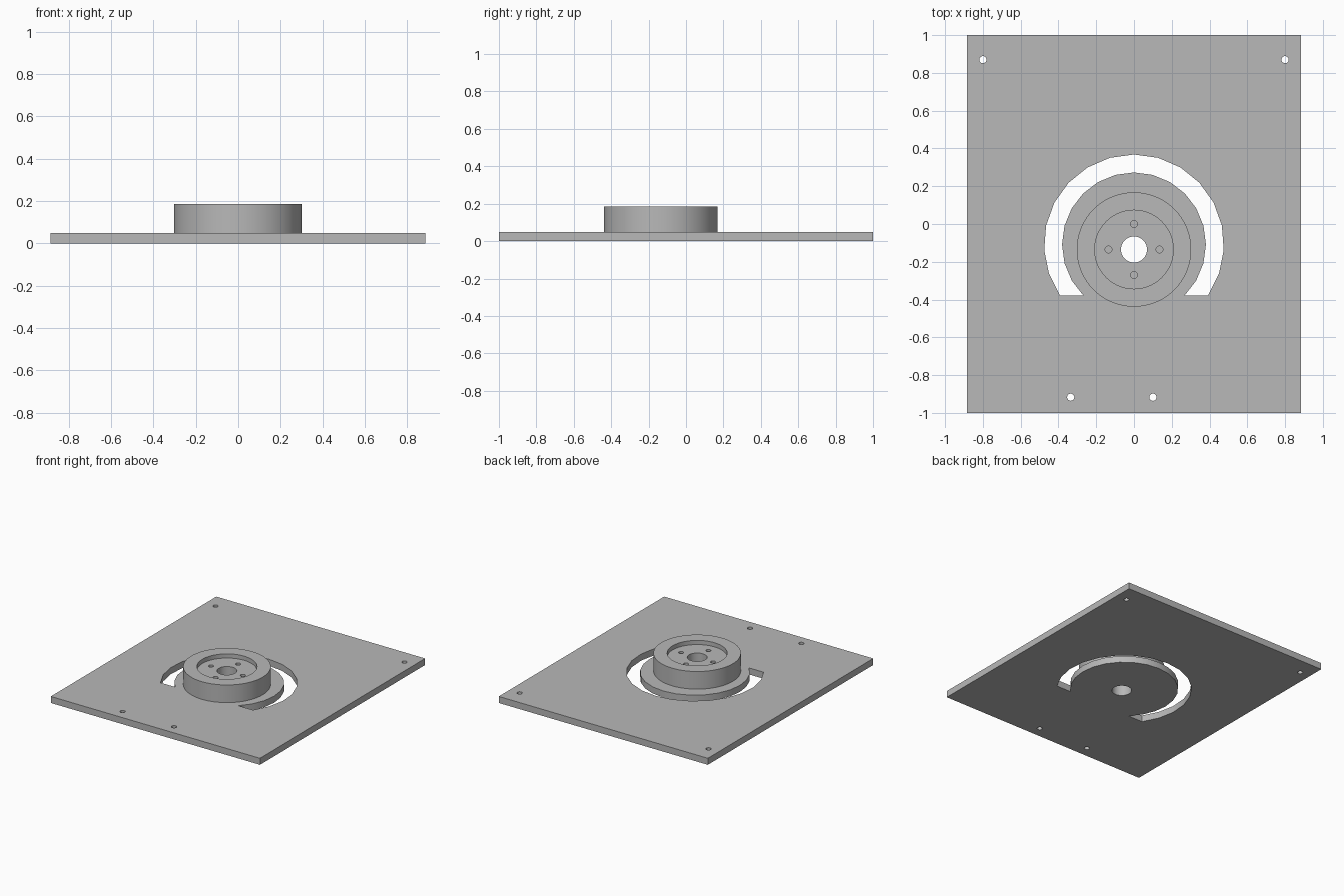
import bpy
import bmesh
from math import sin, cos, radians

cube = bpy.data.objects.get("Cube")
if cube:
    bpy.data.objects.remove(cube, do_unlink=True)

GREY = (0.48, 0.48, 0.48, 1)
grey = bpy.data.materials.new("plain grey")
grey.use_nodes = True
grey.diffuse_color = GREY
grey.node_tree.nodes["Principled BSDF"].inputs["Base Color"].default_value = GREY

THICK, TOP = 0.05, 0.185
HUB_Y, SLOT_Y = -0.135, -0.108


def prism(name, outline, z0, z1):
    """Extrude a closed xy outline from z0 to z1."""
    bm = bmesh.new()
    face = bm.faces.new([bm.verts.new((x, y, z0)) for x, y in outline])
    up = bmesh.ops.extrude_face_region(bm, geom=[face])["geom"]
    bmesh.ops.translate(bm, vec=(0, 0, z1 - z0),
                        verts=[v for v in up if isinstance(v, bmesh.types.BMVert)])
    bmesh.ops.recalc_face_normals(bm, faces=bm.faces)
    mesh = bpy.data.meshes.new(name)
    bm.to_mesh(mesh)
    bm.free()
    mesh.materials.append(grey)
    obj = bpy.data.objects.new(name, mesh)
    bpy.context.collection.objects.link(obj)
    return obj


def arc(radius, half_angle, steps, cy):
    """Points of an arc that is symmetric about the +y direction."""
    angles = [radians(half_angle * (2 * i / steps - 1)) for i in range(steps + 1)]
    return [(radius * sin(a), cy + radius * cos(a)) for a in angles]


def disc(name, x, y, radius, z0, z1, sides=24):
    ring = arc(radius, 180, sides, 0)[:-1]
    return prism(name, [(x + px, y + py) for px, py in ring], z0, z1)


def select(obj):
    bpy.ops.object.select_all(action="DESELECT")
    obj.select_set(True)
    bpy.context.view_layer.objects.active = obj


def cut(obj, cutter):
    cutter.hide_render = True
    mod = obj.modifiers.new("cut", "BOOLEAN")
    mod.operation, mod.solver, mod.object = "DIFFERENCE", "EXACT", cutter
    select(obj)
    bpy.ops.object.modifier_apply(modifier=mod.name)
    bpy.data.objects.remove(cutter, do_unlink=True)


# Base plate
plate = prism("base_plate", [(-0.885, -1), (0.885, -1), (0.885, 1), (-0.885, 1)], 0, THICK)

# Horseshoe slot around the hub
slot = arc(0.476, 124.7, 16, SLOT_Y) + arc(0.381, 135.3, 18, SLOT_Y)[::-1]
cut(plate, prism("slot_cutter", slot, -0.1, 0.1))

# Mounting holes and the centre bore through the plate
for x, y in [(-0.8, 0.87), (0.8, 0.87), (-0.335, -0.917), (0.1, -0.917)]:
    cut(plate, disc("hole_cutter", x, y, 0.019, -0.1, 0.1))
cut(plate, disc("bore_cutter", 0, HUB_Y, 0.069, -0.1, 0.1, 48))

# Raised hub with a shallow recess, bore and four blind bolt holes
hub = disc("hub", 0, HUB_Y, 0.303, THICK, TOP, 72)
cut(hub, disc("recess_cutter", 0, HUB_Y, 0.208, TOP - 0.032, 0.3, 72))
cut(hub, disc("bore_cutter", 0, HUB_Y, 0.069, 0, 0.3, 48))
for dx, dy in [(1, 0), (-1, 0), (0, 1), (0, -1)]:
    cut(hub, disc("bolt_cutter", dx * 0.135, HUB_Y + dy * 0.135, 0.018, 0, 0.3))

for part in (plate, hub):
    select(part)
    bpy.ops.object.shade_smooth_by_angle(angle=radians(30))
